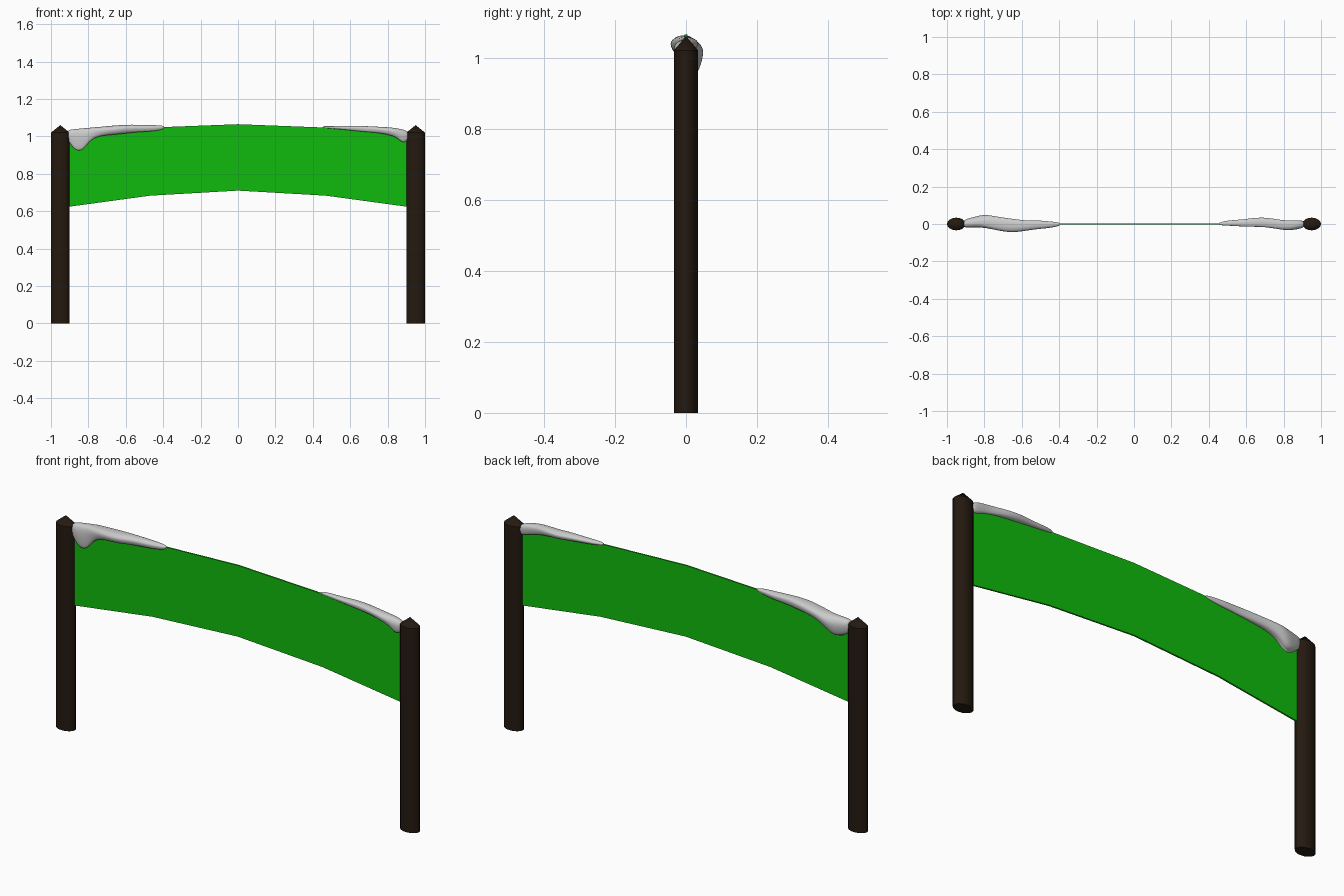
import bpy, bmesh, math

if "Cube" in bpy.data.objects:
    bpy.data.objects.remove(bpy.data.objects["Cube"])


def material(name, rgb):
    m = bpy.data.materials.new(name)
    m.diffuse_color = (*rgb, 1)
    m.use_nodes = True
    m.node_tree.nodes["Principled BSDF"].inputs["Base Color"].default_value = m.diffuse_color
    return m


def make_object(name, bm, mat=None, angle=40):
    bmesh.ops.recalc_face_normals(bm, faces=bm.faces)
    me = bpy.data.meshes.new(name)
    bm.to_mesh(me)
    bm.free()
    ob = bpy.data.objects.new(name, me)
    bpy.context.collection.objects.link(ob)
    if mat:
        me.materials.append(mat)
    bpy.ops.object.select_all(action='DESELECT')
    ob.select_set(True)
    bpy.context.view_layer.objects.active = ob
    bpy.ops.object.shade_smooth_by_angle(angle=math.radians(angle))
    return ob


def loft(rings):
    """Bridge closed rings of points and cap both ends."""
    bm = bmesh.new()
    rows = [[bm.verts.new(p) for p in ring] for ring in rings]
    n = len(rows[0])
    for a, b in zip(rows, rows[1:]):
        for i in range(n):
            j = (i + 1) % n
            bm.faces.new((a[i], a[j], b[j], b[i]))
    bm.faces.new(rows[0])
    bm.faces.new(rows[-1])
    return bm


wood = material("dark_wood", (0.018, 0.010, 0.005))
cloth = material("green_cloth", (0.005, 0.5, 0.004))

# Oval posts with pointed tops
SIDES = 16
for side, x0 in (("left", -0.95), ("right", 0.95)):
    bm = bmesh.new()
    rings = [[bm.verts.new((x0 + 0.05 * math.cos(2 * math.pi * i / SIDES),
                            0.034 * math.sin(2 * math.pi * i / SIDES), z))
              for i in range(SIDES)] for z in (0, 1.02)]
    tip = bm.verts.new((x0, 0, 1.06))
    bm.faces.new(rings[0])
    for i in range(SIDES):
        j = (i + 1) % SIDES
        bm.faces.new((rings[0][i], rings[0][j], rings[1][j], rings[1][i]))
        bm.faces.new((rings[1][i], rings[1][j], tip))
    make_object(side + "_post", bm, wood, 30)

# Arched banner between the posts
T = 0.004
profile = [(-0.91, 0.623, 1.015), (-0.47, 0.683, 1.047), (0, 0.71, 1.065),
           (0.47, 0.683, 1.047), (0.91, 0.623, 1.015)]
make_object("banner", loft([[(x, -T, lo), (x, T, lo), (x, T, hi), (x, -T, hi)]
                            for x, lo, hi in profile]), cloth, 30)


# Snow draped over the banner ends
def snow(name, stations):
    """Stations: x, top z, front low z, back low z, front y, back y."""
    rings = []
    for x, top, flo, blo, yf, yb in stations:
        def half(y, lo):
            h = top - lo
            return [(x, y * 0.65, top), (x, y * 1.1, top - 0.25 * h),
                    (x, y * 1.05, top - 0.62 * h), (x, y * 0.75, lo - 0.04 * h),
                    (x, y * 0.1, lo)]
        rings.append([(x, (yf + yb) / 2, top + 0.002)] + half(yf, flo)
                     + half(yb, blo)[::-1])
    ob = make_object(name, loft(rings), None, 180)
    sub = ob.modifiers.new("smooth", 'SUBSURF')
    sub.levels = sub.render_levels = 2


snow("left_snow", [
    (-0.912, 1.028, 0.99, 0.985, -0.012, 0.014),
    (-0.90, 1.034, 0.965, 0.97, -0.018, 0.024),
    (-0.87, 1.038, 0.925, 0.955, -0.019, 0.032),
    (-0.83, 1.041, 0.922, 0.945, -0.017, 0.042),
    (-0.79, 1.045, 0.985, 0.98, -0.020, 0.048),
    (-0.73, 1.050, 1.006, 1.005, -0.032, 0.036),
    (-0.65, 1.058, 1.010, 1.015, -0.045, 0.026),
    (-0.57, 1.062, 1.021, 1.024, -0.032, 0.016),
    (-0.50, 1.059, 1.025, 1.028, -0.024, 0.018),
    (-0.44, 1.059, 1.029, 1.035, -0.019, 0.012),
    (-0.39, 1.055, 1.040, 1.044, -0.008, 0.007)])

snow("right_snow", [
    (0.45, 1.054, 1.045, 1.043, -0.006, 0.007),
    (0.50, 1.056, 1.042, 1.036, -0.008, 0.018),
    (0.57, 1.054, 1.036, 1.030, -0.012, 0.022),
    (0.63, 1.056, 1.030, 1.025, -0.014, 0.029),
    (0.69, 1.053, 1.024, 1.018, -0.014, 0.034),
    (0.75, 1.050, 1.020, 1.015, -0.022, 0.026),
    (0.81, 1.047, 1.008, 1.005, -0.032, 0.017),
    (0.85, 1.042, 0.994, 0.995, -0.030, 0.018),
    (0.88, 1.036, 0.964, 0.985, -0.025, 0.018),
    (0.90, 1.028, 0.975, 0.98, -0.020, 0.017),
    (0.915, 1.020, 0.985, 0.985, -0.010, 0.010)])
